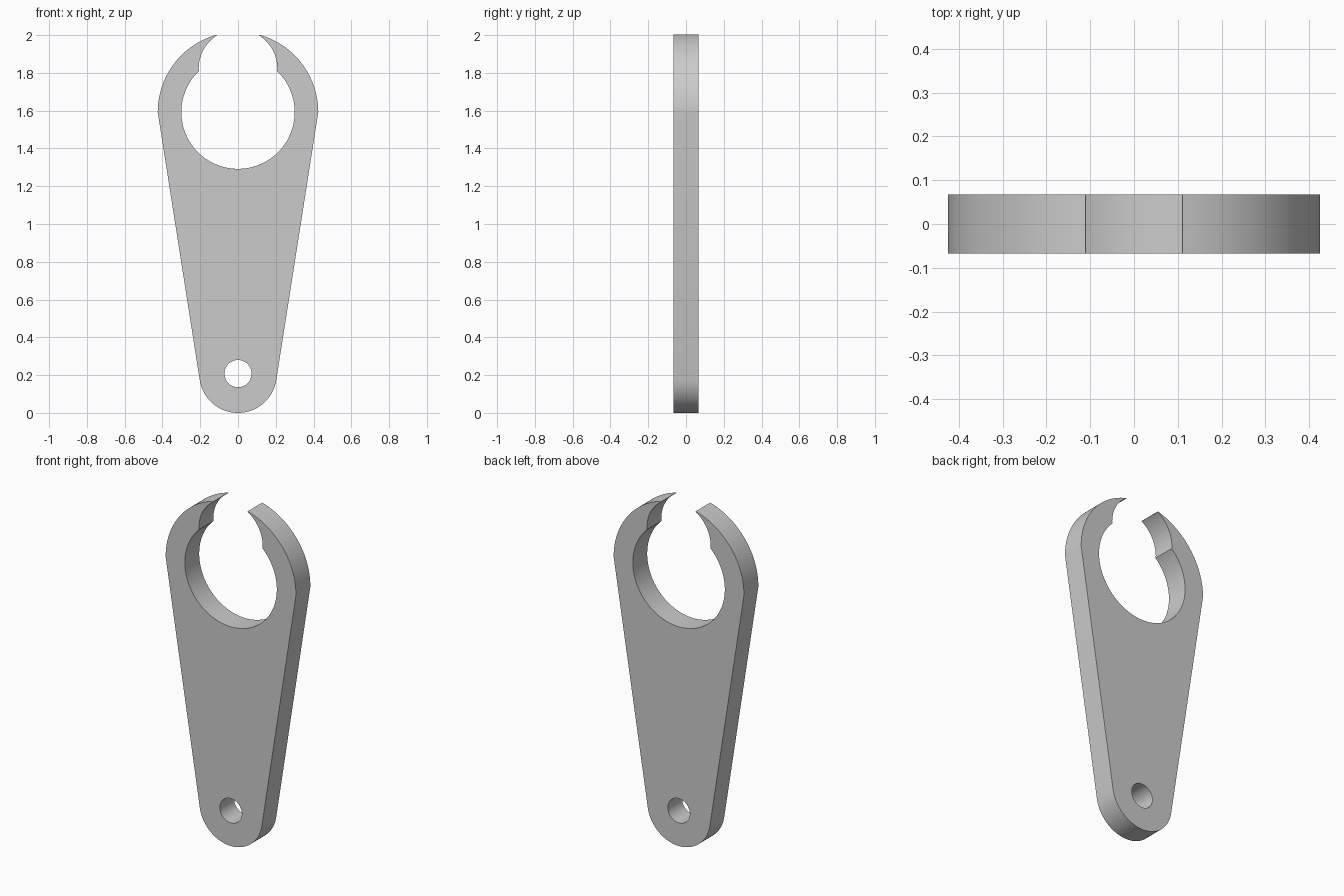
import bpy, bmesh
from math import sin, cos, atan2, pi, radians

if "Cube" in bpy.data.objects:
    bpy.data.objects.remove(bpy.data.objects["Cube"])

HALF_THICK = 0.067
RING_Z, RING_R, BORE_R = 1.592, 0.425, 0.30    # clip ring and its bore
MOUTH_Z, MOUTH_R = 1.823, 0.208                # rounded mouth above the bore
FOOT_Z, FOOT_R, PIN_R = 0.205, 0.205, 0.072    # lower end and pin hole
TIP = (0.11, 2.0)
NOTCH = (0.207, 1.809)


def arc(cz, r, start, end, steps):
    """Points on a circle centred on the z axis, from one angle to another."""
    angles = [start + (end - start) * i / steps for i in range(steps + 1)]
    return [(r * cos(a), cz + r * sin(a)) for a in angles]


def angle(point, cz):
    return atan2(point[1] - cz, point[0])


# Right half of the outline, from the bottom of the foot up to the bore's lowest point
half = arc(FOOT_Z, FOOT_R, -pi / 2, radians(-9), 24)
half += arc(RING_Z, RING_R, 0, angle(TIP, RING_Z), 28)
half += arc(MOUTH_Z, MOUTH_R, angle(TIP, MOUTH_Z), angle(NOTCH, MOUTH_Z), 14)
half += arc(RING_Z, BORE_R, angle(NOTCH, RING_Z), -pi / 2, 40)
outline = half + [(-x, z) for x, z in half[-2:0:-1]]
pin_hole = arc(FOOT_Z + 0.003, PIN_R, 0, 2 * pi, 40)[:-1]

# Flat plate with the pin hole, then extruded to thickness
bm = bmesh.new()
for loop in (outline, pin_hole):
    verts = [bm.verts.new((x, -HALF_THICK, z)) for x, z in loop]
    for a, b in zip(verts, verts[1:] + verts[:1]):
        bm.edges.new((a, b))
bmesh.ops.triangle_fill(bm, edges=bm.edges[:], use_beauty=True)
ext = bmesh.ops.extrude_face_region(bm, geom=bm.faces[:], use_keep_orig=True)
moved = [g for g in ext["geom"] if isinstance(g, bmesh.types.BMVert)]
bmesh.ops.translate(bm, verts=moved, vec=(0, 2 * HALF_THICK, 0))
bmesh.ops.recalc_face_normals(bm, faces=bm.faces[:])
mesh = bpy.data.meshes.new("clip_arm")
bm.to_mesh(mesh)
bm.free()

clip_arm = bpy.data.objects.new("clip_arm", mesh)
bpy.context.collection.objects.link(clip_arm)

# Plain grey material
grey = bpy.data.materials.new("plain grey")
grey.use_nodes = True
colour = (0.6, 0.6, 0.6, 1)
grey.diffuse_color = colour
grey.node_tree.nodes["Principled BSDF"].inputs["Base Color"].default_value = colour
mesh.materials.append(grey)

# Smooth round walls, sharp rims
bpy.ops.object.select_all(action="DESELECT")
clip_arm.select_set(True)
bpy.context.view_layer.objects.active = clip_arm
bpy.ops.object.shade_smooth_by_angle(angle=radians(30))
